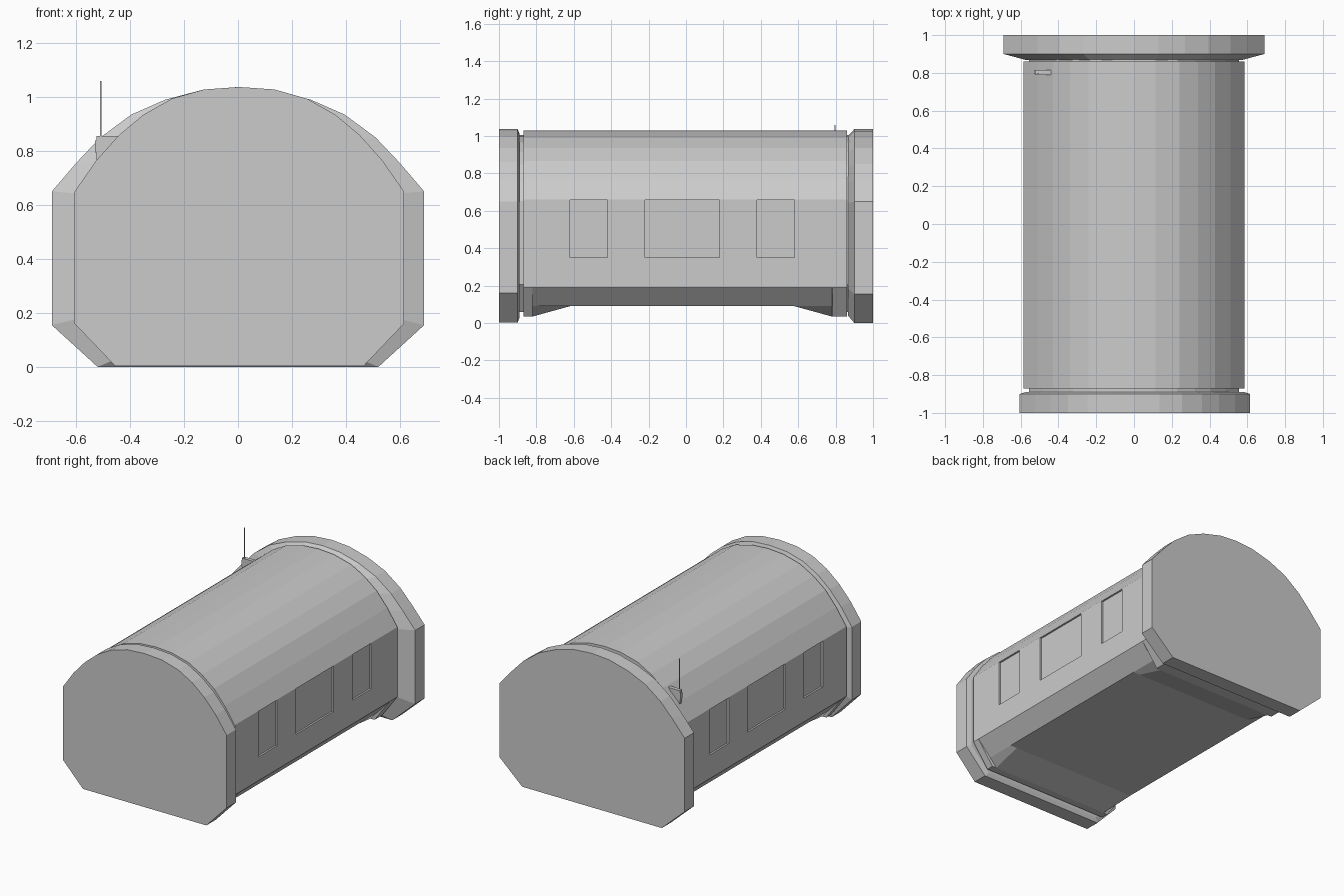
import bpy
import bmesh

if "Cube" in bpy.data.objects:
    bpy.data.objects.remove(bpy.data.objects["Cube"], do_unlink=True)

grey = bpy.data.materials.new("plain grey")
grey.use_nodes = True
colour = (0.6, 0.6, 0.6, 1)
grey.diffuse_color = colour
grey.node_tree.nodes["Principled BSDF"].inputs["Base Color"].default_value = colour


def finish(name, bm):
    bmesh.ops.recalc_face_normals(bm, faces=bm.faces)
    mesh = bpy.data.meshes.new(name)
    bm.to_mesh(mesh)
    bm.free()
    mesh.materials.append(grey)
    obj = bpy.data.objects.new(name, mesh)
    bpy.context.collection.objects.link(obj)
    return obj


def loft(name, sections, shift=0):
    """Skin mirrored half profiles, given as (y, [(x, z), ...]) from crown to floor."""
    bm = bmesh.new()
    rings = []
    for y, half in sections:
        ring = half + [(-x, z) for x, z in reversed(half) if x > 0]
        rings.append([bm.verts.new((x + shift, y, z)) for x, z in ring])
    for a, b in zip(rings, rings[1:]):
        for i in range(len(a)):
            j = (i + 1) % len(a)
            bm.faces.new((a[i], a[j], b[j], b[i]))
    bm.faces.new(rings[0])
    bm.faces.new(rings[-1])
    return finish(name, bm)


def box(name, low, high):
    bm = bmesh.new()
    bmesh.ops.create_cube(bm, size=1)
    for v in bm.verts:
        v.co = [h if c > 0 else l for c, l, h in zip(v.co, low, high)]
    return finish(name, bm)


def scaled(half, sx, sz, mid=0.52):
    return [(x * sx, mid + (z - mid) * sz) for x, z in half]


# Hull: arched roof, straight walls, raised belly between two lower end bands
roof = [(0, 1.03), (0.115, 1.022), (0.24, 0.99), (0.34, 0.935),
        (0.43, 0.865), (0.51, 0.77), (0.585, 0.66), (0.585, 0.19)]
band = roof + [(0.511, 0.09), (0.47, 0.035)]
ramp = roof + [(0.49, 0.09), (0.44, 0.035)]
belly = roof + [(0.49, 0.09), (0.44, 0.09)]
hull = loft("hull", [(-0.87, band), (-0.822, band), (-0.82, ramp), (-0.62, belly),
                     (0.58, belly), (0.78, ramp), (0.782, band), (0.86, band)])

# Shallow window recesses on both walls
for side in (-1, 1):
    for y0, y1 in ((-0.62, -0.42), (-0.22, 0.18), (0.38, 0.58)):
        xs = sorted((side * 0.573, side * 0.7))
        cutter = box("window_cutter", (xs[0], y0, 0.35), (xs[1], y1, 0.657))
        cutter.hide_render = True
        mod = hull.modifiers.new("window", "BOOLEAN")
        mod.operation = "DIFFERENCE"
        mod.solver = "EXACT"
        mod.object = cutter
        bpy.context.view_layer.objects.active = hull
        bpy.ops.object.modifier_apply(modifier=mod.name)
        bpy.data.objects.remove(cutter, do_unlink=True)

# Narrow necks joining the hull to its end caps
neck = scaled(band, 0.95, 0.95)
loft("front_neck", [(-0.9, neck), (-0.86, neck)])
loft("back_neck", [(0.85, neck), (0.9, neck)])

# Front cap, slightly wider than the hull
front = [(0, 1.037), (0.13, 1.028), (0.25, 0.994), (0.355, 0.935), (0.445, 0.86),
         (0.53, 0.765), (0.61, 0.65), (0.61, 0.16), (0.46, 0.003)]
loft("front_cap", [(-1, front), (-0.9, front), (-0.89, scaled(front, 0.95, 0.95))], 0.005)

# Broad back cap with a sloped collar
back = [(0, 1.037), (0.13, 1.027), (0.27, 0.99), (0.395, 0.935), (0.51, 0.85),
        (0.6, 0.755), (0.69, 0.65), (0.69, 0.155), (0.52, 0)]
collar = scaled(front, 0.93, 0.93)
loft("back_cap", [(0.867, collar), (0.9, back), (1, back)])

# Aerial: wedge bracket, side plate and thin rod
bm = bmesh.new()
ends = [[bm.verts.new((x, y, z)) for x, z in
         ((-0.525, 0.855), (-0.435, 0.855), (-0.525, 0.765))] for y in (0.79, 0.815)]
a, b = ends
for i in range(3):
    j = (i + 1) % 3
    bm.faces.new((a[i], a[j], b[j], b[i]))
bm.faces.new(a)
bm.faces.new(b)
finish("aerial_bracket", bm)
box("aerial_plate", (-0.529, 0.793, 0.795), (-0.523, 0.812, 0.838))
box("aerial_rod", (-0.511, 0.794, 0.85), (-0.506, 0.799, 1.06))
